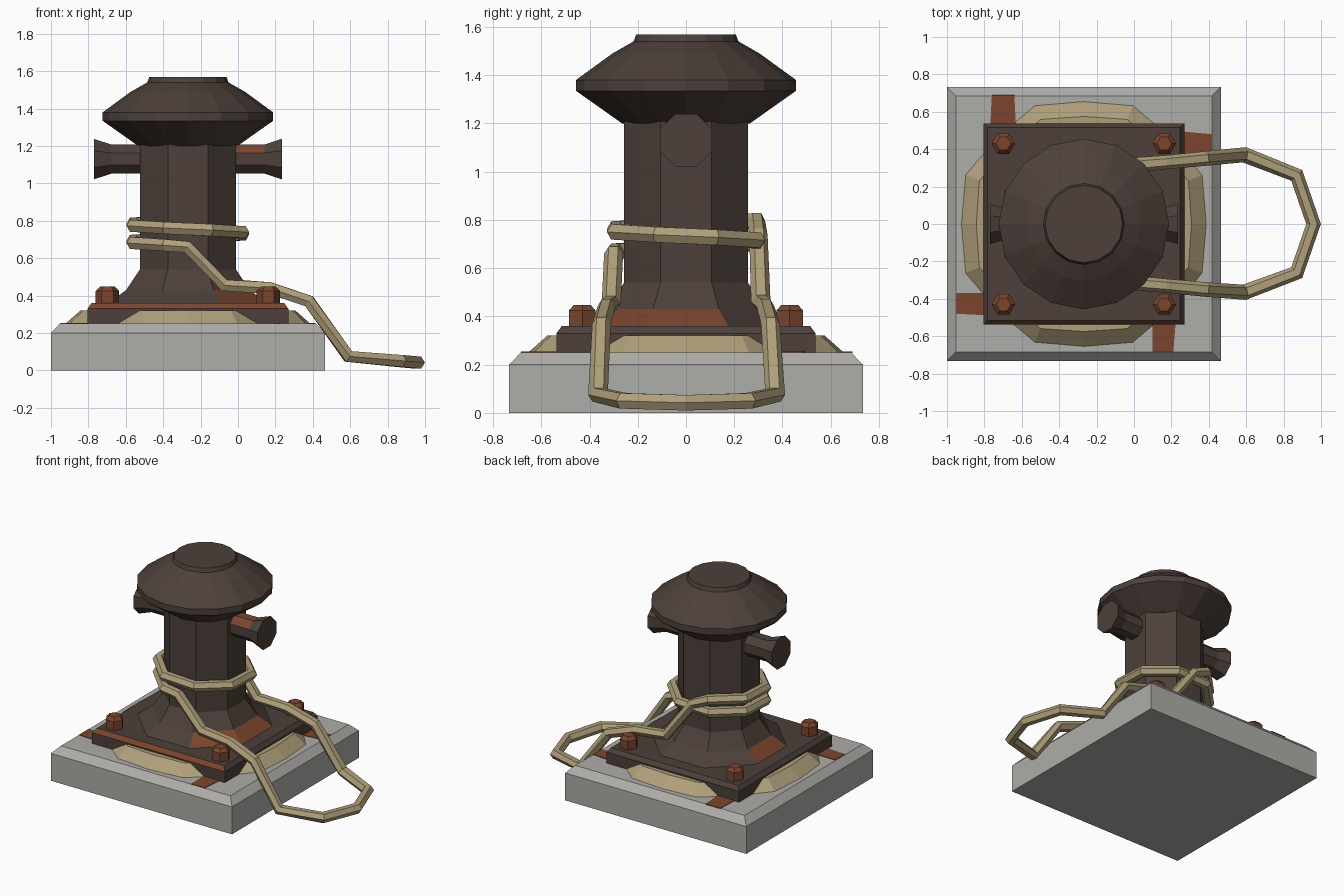
import bpy, bmesh, math
from mathutils import Vector, Matrix

if "Cube" in bpy.data.objects:
    bpy.data.objects.remove(bpy.data.objects["Cube"])

CX = -0.268  # axis of the bollard


def material(name, rgb):
    m = bpy.data.materials.new(name)
    lin = [((c / 255 + 0.055) / 1.055) ** 2.4 for c in rgb]
    m.diffuse_color = (*lin, 1)
    m.use_nodes = True
    m.node_tree.nodes["Principled BSDF"].inputs["Base Color"].default_value = m.diffuse_color
    return m


IRON = material("dark iron", (77, 64, 58))
RUST = material("rust", (124, 69, 46))
STONE = material("grey stone", (174, 173, 169))
ROPE = material("tan rope", (176, 160, 123))


def finish(name, bm, mats, rule=None):
    bmesh.ops.recalc_face_normals(bm, faces=bm.faces)
    bm.normal_update()
    if rule:
        for f in bm.faces:
            if rule(f.calc_center_median(), f.normal):
                f.material_index = 1
    me = bpy.data.meshes.new(name)
    bm.to_mesh(me)
    bm.free()
    for m in mats:
        me.materials.append(m)
    ob = bpy.data.objects.new(name, me)
    bpy.context.collection.objects.link(ob)
    return ob


def skin(rings):
    """Join equal point rings into a capped tube."""
    bm = bmesh.new()
    vs = [[bm.verts.new(p) for p in r] for r in rings]
    n = len(vs[0])
    for a, b in zip(vs, vs[1:]):
        for i in range(n):
            j = (i + 1) % n
            bm.faces.new((a[i], a[j], b[j], b[i]))
    bm.faces.new(vs[0][::-1])
    bm.faces.new(vs[-1])
    return bm


def lathe(name, profile, n, mats, flat=True, at=(CX, 0, 0), rot=None, rule=None, wobble=0):
    """Profile of (radius, z); flat = radius measured to the flats, which face the axes."""
    k = 1 / math.cos(math.pi / n) if flat else 1
    ph = math.pi / n if flat else 0
    rings = []
    for r, z in profile:
        rings.append([Vector(((r * k + wobble * (i % 2)) * math.cos(ph + math.tau * i / n),
                              (r * k + wobble * (i % 2)) * math.sin(ph + math.tau * i / n), z))
                      for i in range(n)])
    bm = skin(rings)
    if rot:
        bmesh.ops.rotate(bm, verts=bm.verts, cent=(0, 0, 0), matrix=rot)
    ob = finish(name, bm, mats, rule)
    ob.location = at
    return ob


# Stone block and sand-coloured mound
lathe("stone_block", [(0.733, 0), (0.733, 0.2), (0.685, 0.25)], 4, [STONE])
lathe("mound", [(0.66, 0.245), (0.575, 0.32)], 16, [ROPE], flat=False, wobble=0.03)

# Base plate with a rusty front bevel
lathe("base_plate", [(0.537, 0.25), (0.537, 0.33), (0.515, 0.36)], 4, [IRON, RUST],
      rule=lambda c, n: n.y < -0.3 and n.z > 0.1)

# Octagonal flared post, with rust on three foot faces
def foot_rust(c, n):
    a = round(math.degrees(math.atan2(n.y, n.x)))
    return c.z < 0.42 and n.z > 0.1 and (a in (0, -45) or abs(a) == 180)

lathe("post", [(0.43, 0.355), (0.33, 0.43), (0.257, 0.54), (0.257, 1.21)], 8, [IRON, RUST],
      rule=foot_rust)

# Mushroom cap
lathe("cap", [(0.265, 1.2), (0.456, 1.335), (0.456, 1.38), (0.305, 1.49), (0.217, 1.54),
              (0.207, 1.568)], 16, [IRON], flat=False)

# Cross pin with flared ends
lathe("cross_pin", [(0.108, -0.502), (0.078, -0.41), (0.078, 0), (0.078, 0.41), (0.108, 0.502)], 8,
      [IRON, RUST], at=(CX, 0, 1.13), rot=Matrix.Rotation(math.pi / 2, 3, 'Y'),
      rule=lambda c, n: 0 < c.x < 0.4 and n.z > 0.6 and n.y < 0.1)

# Corner bolts
for sx in (-1, 1):
    for sy in (-1, 1):
        lathe("bolt", [(0.063, 0.355), (0.063, 0.425), (0.04, 0.448)], 6, [RUST], flat=False,
              at=(CX + sx * 0.43, sy * 0.43, 0))

# Rust streaks on the stone, running outward from the bolts
streaks = [
    [(-0.76, 0.69), (-0.64, 0.69), (-0.63, 0.5), (-0.77, 0.5)],
    [(0.2, 0.5), (0.415, 0.48), (0.415, 0.385), (0.2, 0.36)],
    [(-0.95, -0.37), (-0.95, -0.48), (-0.75, -0.49), (-0.75, -0.37)],
    [(0.1, -0.685), (0.21, -0.685), (0.225, -0.5), (0.1, -0.5)],
]
for s in streaks:
    finish("rust_streak", skin([[Vector((x, y, z)) for x, y in s] for z in (0.249, 0.254)]), [RUST])

# Rope: wraps round the post and a loose loop lying on the ground
def wrap(step):
    a = math.radians(-112.5 - 45 * step)
    return (CX + 0.315 * math.cos(a), 0.315 * math.sin(a), 0.67 + 0.0115 * step)

path = [(0.96, 0, 0.042), (0.87, -0.26, 0.05), (0.59, -0.365, 0.075), (0.38, -0.35, 0.37),
        (0.17, -0.33, 0.44), (-0.07, -0.31, 0.455), (-0.27, -0.3, 0.66)]
path += [wrap(i) for i in range(12)]
path += [(-0.27, 0.3, 0.74), (-0.06, 0.31, 0.46), (0.17, 0.33, 0.44), (0.38, 0.35, 0.37),
         (0.59, 0.37, 0.075), (0.87, 0.26, 0.05)]


def closed_rope(name, pts, radius, sides):
    pts = [Vector(p) for p in pts]
    n = len(pts)
    bm = bmesh.new()
    rings = []
    for i, p in enumerate(pts):
        d0 = (p - pts[i - 1]).normalized()
        d1 = (pts[(i + 1) % n] - p).normalized()
        t = (d0 + d1).normalized()
        side = t.cross(Vector((0, 0, 1))).normalized()
        up = side.cross(t)
        k = min(1.15, 1 / max(0.5, t.dot(d1)))
        rings.append([bm.verts.new(p + radius * (k * side * math.cos(math.tau * j / sides)
                                                 + up * math.sin(math.tau * j / sides)))
                      for j in range(sides)])
    for i in range(n):
        a, b = rings[i], rings[(i + 1) % n]
        for j in range(sides):
            m = (j + 1) % sides
            bm.faces.new((a[j], a[m], b[m], b[j]))
    return finish(name, bm, [ROPE])


closed_rope("mooring_rope", path, 0.037, 6)
